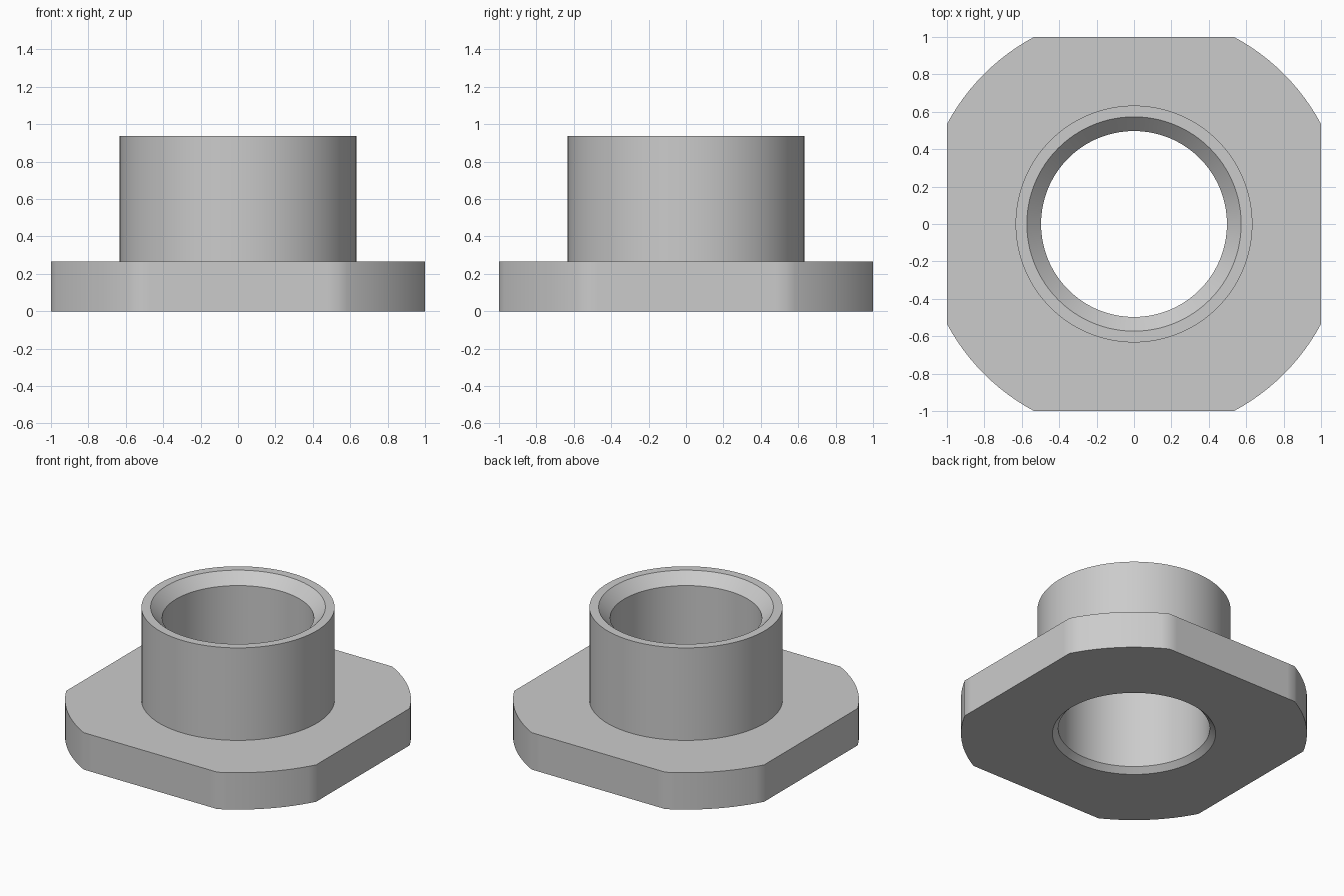
import bpy, bmesh
from math import cos, sin, pi, radians

default = bpy.data.objects.get("Cube")
if default:
    bpy.data.objects.remove(default, do_unlink=True)

SEGMENTS = 128
CORNER = 10 * 2 * pi / SEGMENTS      # angle where each flat side meets the round
FLANGE_RADIUS = 1 / cos(CORNER)

# Single grey finish
GREY = (0.6, 0.6, 0.6, 1)
grey = bpy.data.materials.new("plain_grey")
grey.diffuse_color = GREY
grey.use_nodes = True
grey.node_tree.nodes["Principled BSDF"].inputs["Base Color"].default_value = GREY


def ring(bm, radius, z):
    """One loop of the body, trimmed to the four flat sides."""
    verts = []
    for i in range(SEGMENTS):
        a = 2 * pi * i / SEGMENTS
        r = min(radius, 1 / max(abs(cos(a)), abs(sin(a))))
        verts.append(bm.verts.new((r * cos(a), r * sin(a), z)))
    return verts


def lathe(name, profile):
    """Closed profile of (radius, height) swept round the z axis."""
    bm = bmesh.new()
    rings = [ring(bm, r, z) for r, z in profile]
    for lower, upper in zip(rings, rings[1:] + rings[:1]):
        for i in range(SEGMENTS):
            j = (i + 1) % SEGMENTS
            bm.faces.new((lower[i], lower[j], upper[j], upper[i]))
    bmesh.ops.recalc_face_normals(bm, faces=bm.faces)
    mesh = bpy.data.meshes.new(name)
    bm.to_mesh(mesh)
    bm.free()
    mesh.materials.append(grey)
    obj = bpy.data.objects.new(name, mesh)
    bpy.context.collection.objects.link(obj)
    bpy.ops.object.select_all(action="DESELECT")
    obj.select_set(True)
    bpy.context.view_layer.objects.active = obj
    bpy.ops.object.shade_smooth_by_angle(angle=radians(30))
    return obj


# Flange, collar and chamfered bore in one continuous body
lathe("flanged_bushing", [
    (0.535, 0), (FLANGE_RADIUS, 0), (FLANGE_RADIUS, 0.267),   # flange
    (0.633, 0.267), (0.633, 0.936),                           # collar
    (0.573, 0.936), (0.497, 0.86),                            # rim and top chamfer
    (0.497, 0.038),                                           # bore and lower chamfer
])
